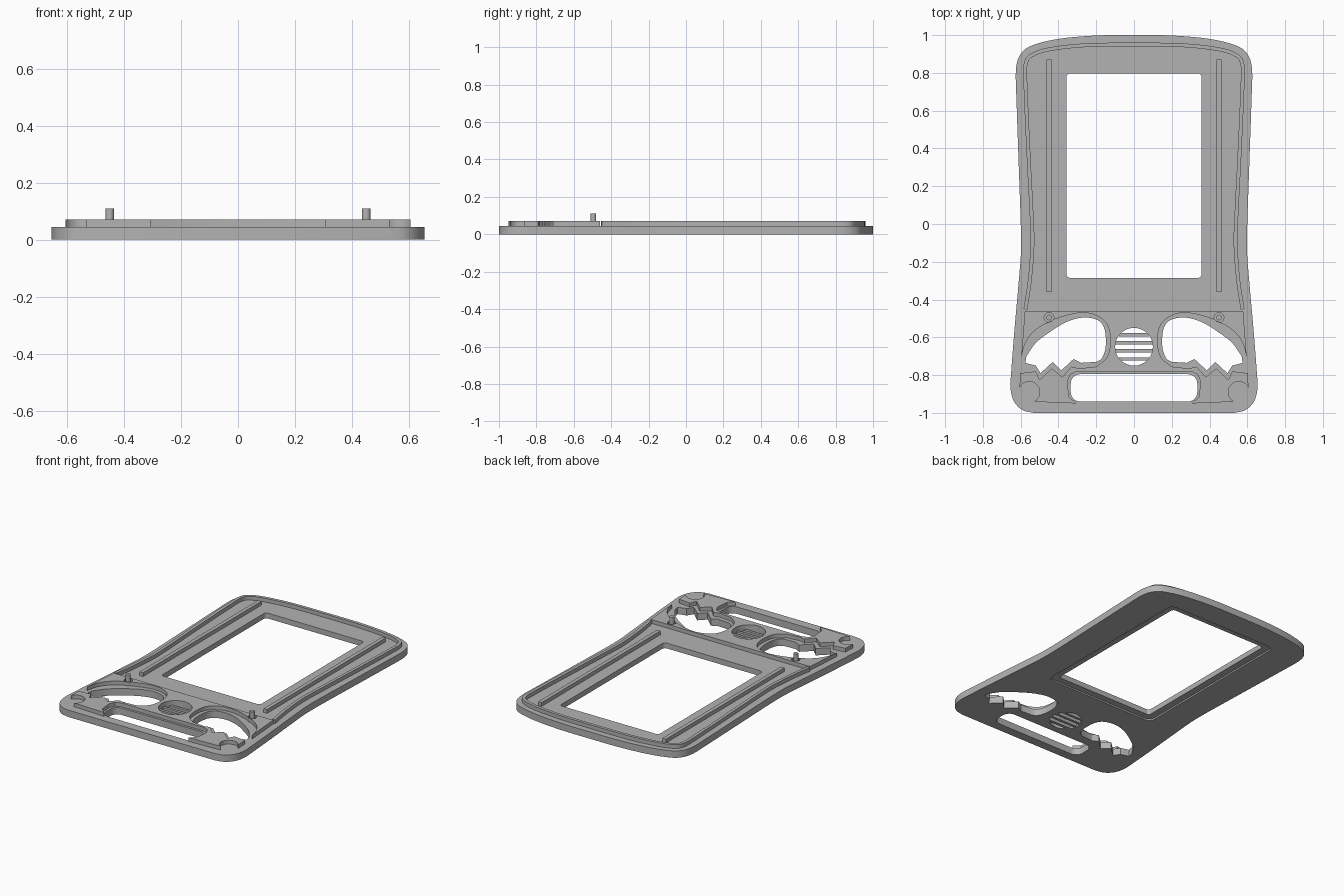
import bpy, bmesh
from math import sin, cos, pi, radians, sqrt
from mathutils import Vector

cube = bpy.data.objects.get("Cube")
if cube:
    bpy.data.objects.remove(cube, do_unlink=True)

grey = bpy.data.materials.new("plain grey")
grey.use_nodes = True
colour = (0.45, 0.45, 0.45, 1)
grey.diffuse_color = colour
grey.node_tree.nodes["Principled BSDF"].inputs["Base Color"].default_value = colour

FLOOR, RAISED, POST_TOP = 0.045, 0.07, 0.11


def arc(cx, cy, r, start=0, end=360, steps=32):
    """Points along an arc, in degrees."""
    angles = [radians(start + (end - start) * i / steps) for i in range(steps + 1)]
    points = [(cx + r * cos(a), cy + r * sin(a)) for a in angles]
    return points[:-1] if abs(end - start) == 360 else points


def rounded_box(x, y0, y1, r):
    """Rectangle centred on x = 0 with rounded corners."""
    corners = [(x - r, y1 - r), (r - x, y1 - r), (r - x, y0 + r), (x - r, y0 + r)]
    return [p for i, (cx, cy) in enumerate(corners)
            for p in arc(cx, cy, r, 90 * i, 90 * i + 90, 8)]


def smooth(points, steps=4):
    """Open smooth curve through the points."""
    v = [Vector(p) for p in points]
    v = [v[0] * 2 - v[1]] + v + [v[-1] * 2 - v[-2]]
    out = []
    for a, b, c, d in zip(v, v[1:], v[2:], v[3:]):
        for i in range(steps):
            t = i / steps
            out.append((b * 2 + (c - a) * t + (a * 2 - b * 5 + c * 4 - d) * t * t
                        + (b * 3 - a - c * 3 + d) * t ** 3) / 2)
    return [tuple(p) for p in out] + [tuple(points[-1])]


def flip(points):
    return [(-x, y) for x, y in points]


def mirrored(half):
    """Close a right-hand half profile with its reflection."""
    return half + flip([p for p in reversed(half) if p[0] > 0.001])


def slab(name, loops, z0, z1):
    """Extrude an outline with holes between two heights."""
    curve = bpy.data.curves.new(name, 'CURVE')
    curve.dimensions = '2D'
    curve.fill_mode = 'BOTH'
    curve.extrude = (z1 - z0) / 2
    for loop in loops:
        spline = curve.splines.new('POLY')
        spline.points.add(len(loop) - 1)
        for point, (x, y) in zip(spline.points, loop):
            point.co = (x, y, 0, 1)
        spline.use_cyclic_u = True
    temp = bpy.data.objects.new(name + " profile", curve)
    bpy.context.collection.objects.link(temp)
    bpy.context.view_layer.update()
    evaluated = temp.evaluated_get(bpy.context.evaluated_depsgraph_get())
    mesh = bpy.data.meshes.new_from_object(evaluated)
    bpy.data.objects.remove(temp, do_unlink=True)
    bm = bmesh.new()
    bm.from_mesh(mesh)
    bmesh.ops.remove_doubles(bm, verts=bm.verts, dist=0.0001)
    bmesh.ops.translate(bm, verts=bm.verts, vec=(0, 0, (z0 + z1) / 2))
    bmesh.ops.recalc_face_normals(bm, faces=bm.faces)
    bm.to_mesh(mesh)
    bm.free()
    mesh.name = name
    mesh.materials.clear()
    mesh.materials.append(grey)
    obj = bpy.data.objects.new(name, mesh)
    bpy.context.collection.objects.link(obj)
    bpy.ops.object.select_all(action='DESELECT')
    obj.select_set(True)
    bpy.context.view_layer.objects.active = obj
    bpy.ops.object.shade_smooth_by_angle(angle=radians(25))
    return obj


# Outer silhouette of the face plate
outline = mirrored(smooth([
    (0, 1), (.2, .998), (.4, .98), (.54, .945), (.6, .9), (.625, .82), (.622, .65),
    (.61, .3), (.598, -.1), (.61, -.3), (.632, -.55), (.65, -.78), (.654, -.87),
    (.635, -.94), (.59, -.985), (.53, -1)]))

# Openings through the plate
eye = smooth([(.57, -.7), (.52, -.63), (.45, -.575), (.36, -.52), (.27, -.495),
              (.19, -.51), (.155, -.56), (.15, -.65), (.17, -.71), (.2, -.73)])
eye += [(.28, -.735), (.32, -.715), (.385, -.775), (.43, -.73),
        (.495, -.79), (.52, -.75), (.575, -.735)]
mouth = rounded_box(.335, -.94, -.795, .05)
speaker_y, speaker_r = -.65, .1
speaker = arc(0, speaker_y, speaker_r)
openings = [eye, flip(eye), mouth, speaker]

# Face plate, with a wider shallow step around the window underneath
step = 0.01
slab("face_plate_bottom", [outline, rounded_box(.405, -.33, .84, .04)] + openings, 0, step)
slab("face_plate", [outline, rounded_box(.358, -.285, .797, .02)] + openings, step, FLOOR)

# Raised lower panel, stepped back around the eyes, mouth and corner screws
recess = smooth([(.597, -.71), (.575, -.63), (.52, -.56), (.42, -.505), (.3, -.472),
                 (.22, -.477), (.15, -.52), (.125, -.6), (.14, -.7), (.2, -.755)])
teeth = [(.29, -.765), (.33, -.755), (.38, -.81), (.435, -.765), (.5, -.825),
         (.52, -.78), (.603, -.79)]
screw_notch = arc(.555, -.89, .056, 25, 245, 20)
mouth_step = [(.305, -.95), (.345, -.915), (.352, -.83), (.335, -.795), (.3, -.78), (0, -.78)]
panel = mirrored([(0, -.46), (.578, -.46)] + recess + teeth + screw_notch + mouth_step)
post_x, post_y = .45, -.495
slab("lower_panel", [panel, speaker] + [arc(s * post_x, post_y, .026) for s in (1, -1)],
     FLOOR, RAISED)

# Thin ridge following the upper edge
path = smooth([(0, .96), (.25, .957), (.45, .935), (.55, .9), (.583, .85), (.585, .75),
               (.57, .4), (.55, 0), (.548, -.12), (.562, -.3), (.585, -.45)])
width = 0.02
inner = []
for i, (x, y) in enumerate(path):
    a, b = Vector(path[max(i - 1, 0)]), Vector(path[min(i + 1, len(path) - 1)])
    d = (b - a).normalized()
    inner.append((max(x + d.y * width, 0), y - d.x * width))
slab("edge_ridge", [mirrored(path)[:len(path)] + inner[:0:-1]
     + [(0, path[0][1] - width)] + flip(inner[1:]) + flip(path[:0:-1])], FLOOR, RAISED)

# Straight rails beside the window, and locating posts
for side, s in (("left", 1), ("right", -1)):
    x0, x1 = s * .45 - .0125, s * .45 + .0125
    slab(side + "_rail", [[(x0, -.36), (x1, -.36), (x1, .87), (x0, .87)]], FLOOR, RAISED)
    slab(side + "_post", [arc(s * post_x, post_y, .015, steps=24)], FLOOR, POST_TOP)

# Speaker grille slats
for i in range(4):
    dy = (i - 1.5) * .043
    half = sqrt(speaker_r ** 2 - dy ** 2) + .004
    y = speaker_y + dy
    slab("speaker_slat", [[(-half, y - .009), (half, y - .009),
                           (half, y + .009), (-half, y + .009)]], .001, FLOOR - .005)
